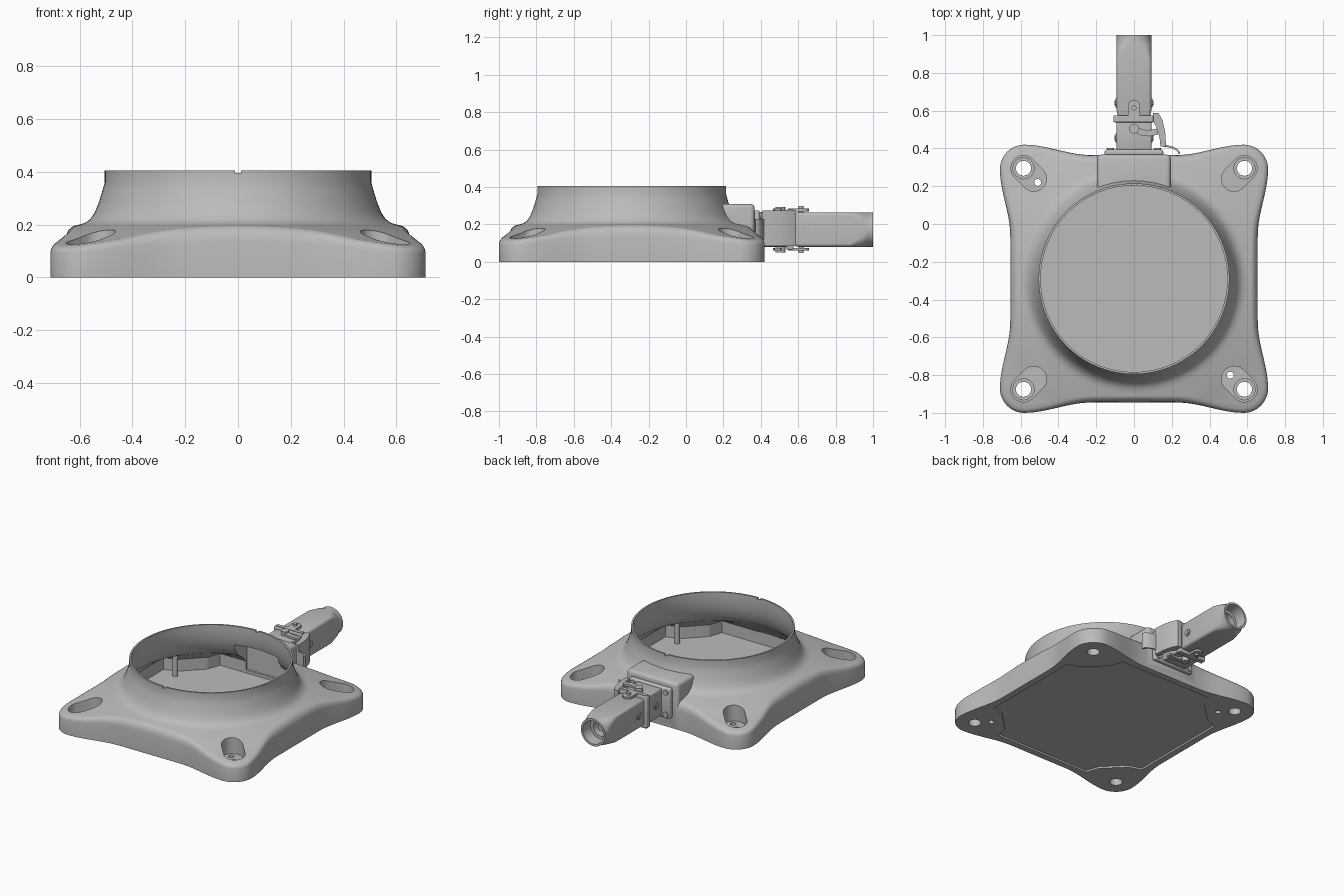
import bpy, bmesh, math
from mathutils import Vector, Matrix

old = bpy.data.objects.get("Cube")
if old:
    bpy.data.objects.remove(old, do_unlink=True)

grey = bpy.data.materials.new("cast_grey")
grey.use_nodes = True
COLOUR = (0.5, 0.5, 0.5, 1)
grey.diffuse_color = COLOUR
grey.node_tree.nodes["Principled BSDF"].inputs["Base Color"].default_value = COLOUR

CY = -0.29      # centre of the housing in y
PZ = 0.172      # height of the connector axis


def finish(name, bm):
    bmesh.ops.recalc_face_normals(bm, faces=bm.faces[:])
    me = bpy.data.meshes.new(name)
    bm.to_mesh(me)
    bm.free()
    me.materials.append(grey)
    ob = bpy.data.objects.new(name, me)
    bpy.context.collection.objects.link(ob)
    return ob


def loft(name, rings):
    bm = bmesh.new()
    vs = [[bm.verts.new(p) for p in ring] for ring in rings]
    n = len(vs[0])
    for a, b in zip(vs, vs[1:]):
        for i in range(n):
            j = (i + 1) % n
            bm.faces.new((a[i], a[j], b[j], b[i]))
    bm.faces.new(vs[0])
    bm.faces.new(vs[-1])
    return finish(name, bm)


def prism(name, pts, z0, z1):
    return loft(name, [[(x, y, z) for x, y in pts] for z in (z0, z1)])


def box(name, lo, hi, bevel=0):
    bm = bmesh.new()
    lo, hi = Vector(lo), Vector(hi)
    bmesh.ops.create_cube(bm, size=1, matrix=Matrix.Translation((lo + hi) / 2)
                          @ Matrix.Diagonal((*(hi - lo), 1)))
    if bevel:
        bmesh.ops.bevel(bm, geom=bm.edges[:], offset=bevel, segments=3,
                        profile=0.5, affect='EDGES')
    return finish(name, bm)


def rod(name, centre, r, length, axis='Z', n=24):
    rot = {'Z': Matrix(), 'X': Matrix.Rotation(math.pi / 2, 4, 'Y'),
           'Y': Matrix.Rotation(math.pi / 2, 4, 'X')}[axis]
    bm = bmesh.new()
    bmesh.ops.create_cone(bm, cap_ends=True, segments=n, radius1=r, radius2=r,
                          depth=length, matrix=Matrix.Translation(centre) @ rot)
    return finish(name, bm)


def boolean(ob, tool, op='DIFFERENCE'):
    m = ob.modifiers.new("cut", 'BOOLEAN')
    m.operation, m.object, m.solver = op, tool, 'EXACT'
    bpy.context.view_layer.update()
    me = bpy.data.meshes.new_from_object(
        ob.evaluated_get(bpy.context.evaluated_depsgraph_get()))
    ob.modifiers.clear()
    ob.data = me
    bpy.data.objects.remove(tool, do_unlink=True)


def quarters(pts):
    out = []
    for _ in range(4):
        out += pts
        pts = [(-y, x) for x, y in pts]
    return out


def toward(p, r, z):
    d = math.hypot(*p)
    return (p[0] / d * r, p[1] / d * r + CY, z)


def slope(r):
    table = [(0.6, 0.2), (0.7, 0.175), (0.8, 0.145), (0.95, 0.113)]
    for (a, za), (b, zb) in zip(table, table[1:]):
        if r <= b:
            return za + (zb - za) * (r - a) / (b - a)
    return table[-1][1]


# Housing: lobed square base flowing up into a round collar
side = []
for i in range(29):
    t = -0.58 + 1.16 * i / 28
    s = min(1, max(0, (abs(t) - 0.23) / 0.35))
    side.append((0.655 + 0.055 * s * s * (3 - 2 * s), t))
side += [(0.58 + 0.13 * math.cos(a), 0.58 + 0.13 * math.sin(a))
         for a in [math.pi / 2 * k / 12 for k in range(1, 12)]]
outline = quarters(side)
rings = [[toward(p, math.hypot(*p), 0) for p in outline]]
for inset, drop in ((0, 1), (0.004, 0.6), (0.013, 0.25), (0.03, 0)):
    ring = []
    for p in outline:
        R = math.hypot(*p)
        zt = slope(R - 0.03)
        ring.append(toward(p, R - inset, zt - drop * (0.025 + 0.4 * (zt - 0.115))))
    rings.append(ring)
for k in range(1, 8):
    ring = []
    for p in outline:
        r = (math.hypot(*p) - 0.03) * (1 - k / 7) + 0.6 * k / 7
        ring.append(toward(p, r, slope(r)))
    rings.append(ring)
for r, z in ((0.58, 0.206), (0.56, 0.22), (0.543, 0.245), (0.527, 0.285),
             (0.513, 0.33), (0.505, 0.36), (0.505, 0.405)):
    rings.append([toward(p, r, z) for p in outline])
housing = loft("housing", rings)
boolean(housing, box("boss", (-0.195, 0.1, 0.02), (0.195, 0.367, 0.31), 0.022), 'UNION')

# Hollow interior and underside recess share a notched square plan
corners = quarters([(0.61, -0.36), (0.61, 0.36), (0.52, 0.39), (0.39, 0.52)])
notched = [tuple(Vector(a).lerp(Vector(b), k / 12))
           for a, b in zip(corners, corners[1:] + corners[:1]) for k in range(12)]
cavity = [[(x, y + CY, z) for x, y in notched] for z in (0.03, 0.11)]
cavity.append([toward(p, (math.hypot(*p) + 0.56) / 2, 0.15) for p in notched])
for r, z in ((0.55, 0.185), (0.52, 0.23), (0.5, 0.3), (0.494, 0.36), (0.494, 0.45)):
    cavity.append([toward(p, r, z) for p in notched])
boolean(housing, loft("cavity", cavity))
boolean(housing, prism("recess", [(x, y + CY) for x, y in notched], -0.1, 0.012))
boolean(housing, box("pocket", (-0.165, 0, 0.05), (0.165, 0.335, 0.27)))

# Mounting holes with slanted slot counterbores
for sx in (-1, 1):
    for sy in (-1, 1):
        slot = []
        for k in range(32):
            a = math.pi / 4 + math.pi * (k - 15.5) / 16
            c = 0.585 if abs(k - 15.5) < 8 else 0.53
            slot.append((sx * (c + 0.067 * math.cos(a)),
                         CY + sy * (c + 0.067 * math.sin(a))))
        boolean(housing, prism("slot", slot, 0.07, 0.5))
        x, y = sx * 0.585, CY + sy * 0.585
        boolean(housing, rod("hole", (x, y, 0.05), 0.04, 0.3))
        boolean(housing, rod("seat", (x, y, 0.11), 0.056, 0.1))
        if sx != sy:
            boolean(housing, rod("vent", (sx * 0.51, CY + sy * 0.51, 0.05), 0.018, 0.3))
            rod("inner_post", (sx * 0.5, CY + sy * 0.33, 0.1), 0.018, 0.17)
for y in (CY - 0.5, CY + 0.5):
    boolean(housing, box("notch", (-0.012, y - 0.02, 0.395), (0.012, y + 0.02, 0.42)))

# Socket mounted on the boss
box("socket_flange", (-0.155, 0.36, 0.07), (0.155, 0.395, 0.275), 0.012)
box("socket_body", (-0.092, 0.39, 0.08), (0.092, 0.575, 0.265), 0.008)
box("socket_collar", (-0.108, 0.538, 0.065), (0.103, 0.575, 0.28), 0.006)
for sx in (-1, 1):
    for sz in (-1, 1):
        rod("flange_screw", (sx * 0.125, 0.397, PZ + sz * 0.075), 0.018, 0.012, 'Y')
    for y in (0.455, 0.64):
        rod("side_screw", (sx * 0.093, y, PZ), 0.024, 0.012, 'X')
        rod("side_screw_head", (sx * 0.096, y, PZ), 0.013, 0.014, 'X', 6)


# Plug: rounded square barrel turning into a round open mouth
def section(y, half, corner):
    out = []
    for k in range(48):
        a = 2 * math.pi * (k + 0.5) / 48
        c, s = math.cos(a), math.sin(a)
        core = half - corner
        out.append((math.copysign(core, c) + corner * c, y,
                    PZ + math.copysign(core, s) + corner * s))
    return out


loft("plug_barrel", [section(*v) for v in (
    (0.57, 0.085, 0.015), (0.6, 0.092, 0.018), (0.88, 0.092, 0.018),
    (0.95, 0.092, 0.06), (0.97, 0.092, 0.09), (1.0, 0.092, 0.092),
    (1.0, 0.078, 0.078), (0.92, 0.075, 0.075), (0.92, 0.055, 0.055),
    (0.8, 0.055, 0.055))])
rod("plug_core", (0, 0.85, PZ), 0.03, 0.11, 'Y')


# Locking clip: mirrored above and below the connector
def ribbon(path, half):
    left, right = [], []
    for i, p in enumerate(path):
        a, b = Vector(path[max(i - 1, 0)]), Vector(path[min(i + 1, len(path) - 1)])
        d = (b - a).normalized() * half
        left.append((p[0] - d.y, p[1] + d.x))
        right.append((p[0] + d.y, p[1] - d.x))
    return left + right[::-1]


tongue = [(-0.032, 0.57)] + [(-0.032 * math.cos(math.pi * k / 12),
          0.625 + 0.032 * math.sin(math.pi * k / 12)) for k in range(13)] + [(0.032, 0.57)]
arm = ribbon([(0, 0.505), (0.04, 0.485), (0.08, 0.48), (0.125, 0.49)], 0.016)
for s in (-1, 1):
    z0, z1 = PZ + s * 0.098, PZ + s * 0.112
    prism("clip_tongue", tongue, z0, z1)
    prism("clip_arm", arm, z0, z1)
    rod("clip_pivot", (0, 0.505, PZ + s * 0.104), 0.026, 0.036)
    rod("clip_catch", (0, 0.615, PZ + s * 0.108), 0.013, 0.034)
    box("clip_bridge", (-0.1, 0.545, min(z0, z1)), (0.1, 0.57, max(z0, z1)))
lever = [(0.1, 0.588), (0.13, 0.588), (0.15, 0.55), (0.165, 0.49), (0.17, 0.41),
         (0.14, 0.41), (0.135, 0.46), (0.12, 0.51), (0.1, 0.545)]
prism("clip_lever", lever, 0.085, 0.275)
hook = [(0.14 + 0.1 * math.sin(a), 0.37 + 0.045 * math.cos(a))
        for a in [math.pi / 2 * k / 10 for k in range(11)]]
prism("lever_hook", ribbon(hook, 0.005), 0.12, 0.23)

# Smooth shading with sharp edges kept
for ob in bpy.context.view_layer.objects:
    ob.select_set(ob.type == 'MESH' and ob.data.materials[:1] == [grey])
bpy.context.view_layer.objects.active = housing
bpy.ops.object.shade_smooth_by_angle(angle=math.radians(32))
